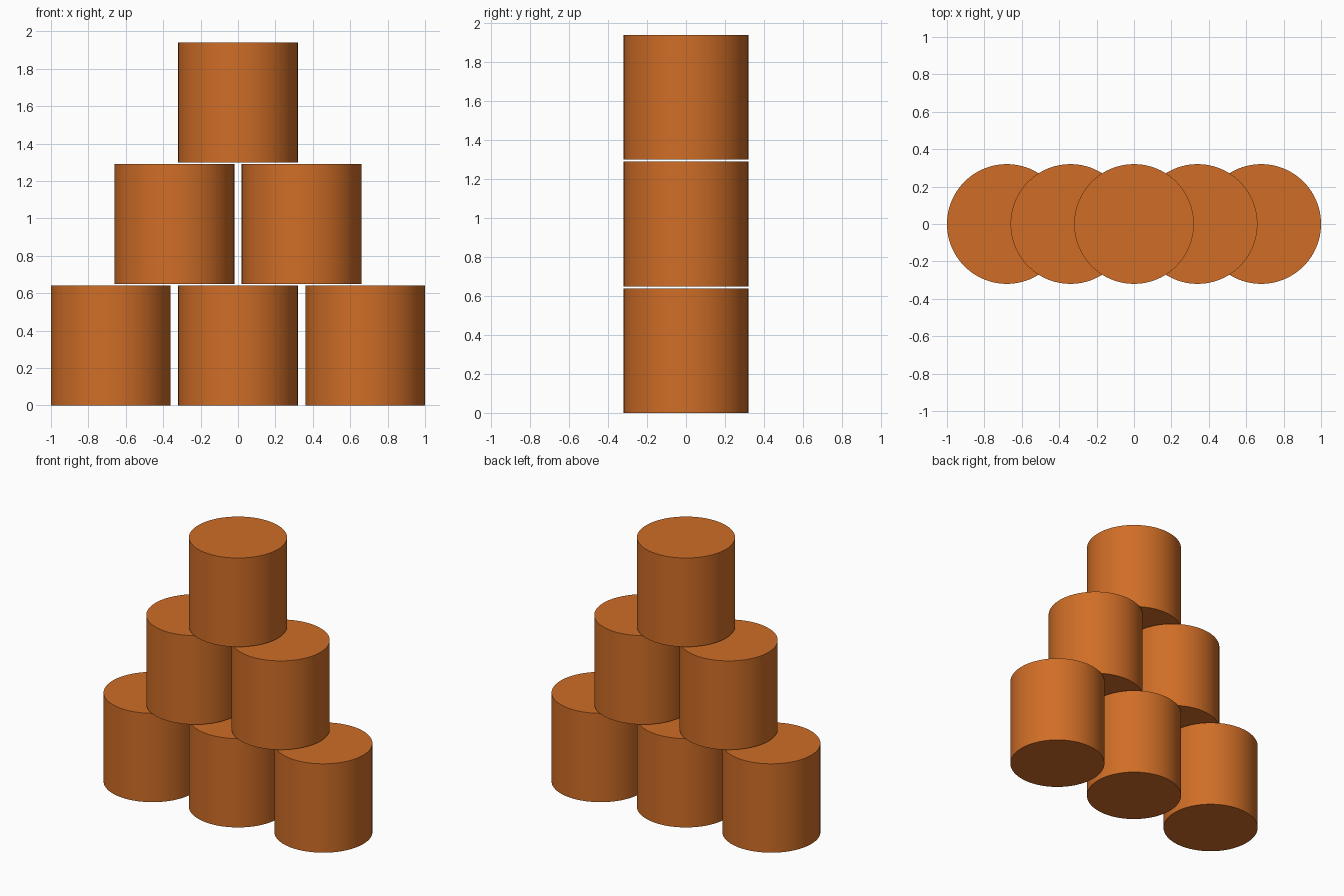
import bpy
import math

if "Cube" in bpy.data.objects:
    bpy.data.objects.remove(bpy.data.objects["Cube"])

RADIUS, HEIGHT = 0.32, 0.64
SPACING, LEVEL = 0.68, 0.65

orange = bpy.data.materials.new("burnt_orange")
orange.diffuse_color = (0.63, 0.155, 0.02, 1.0)
orange.use_nodes = True
orange.node_tree.nodes["Principled BSDF"].inputs["Base Color"].default_value = orange.diffuse_color

# Pyramid of cans: three at the bottom, then two, then one
for row in range(3):
    count = 3 - row
    for i in range(count):
        x = (i - (count - 1) / 2) * SPACING
        bpy.ops.mesh.primitive_cylinder_add(
            vertices=96, radius=RADIUS, depth=HEIGHT,
            location=(x, 0, row * LEVEL + HEIGHT / 2))
        can = bpy.context.object
        can.name = f"can_row{row + 1}_{i + 1}"
        can.data.materials.append(orange)
        bpy.ops.object.shade_smooth_by_angle(angle=math.radians(30))
